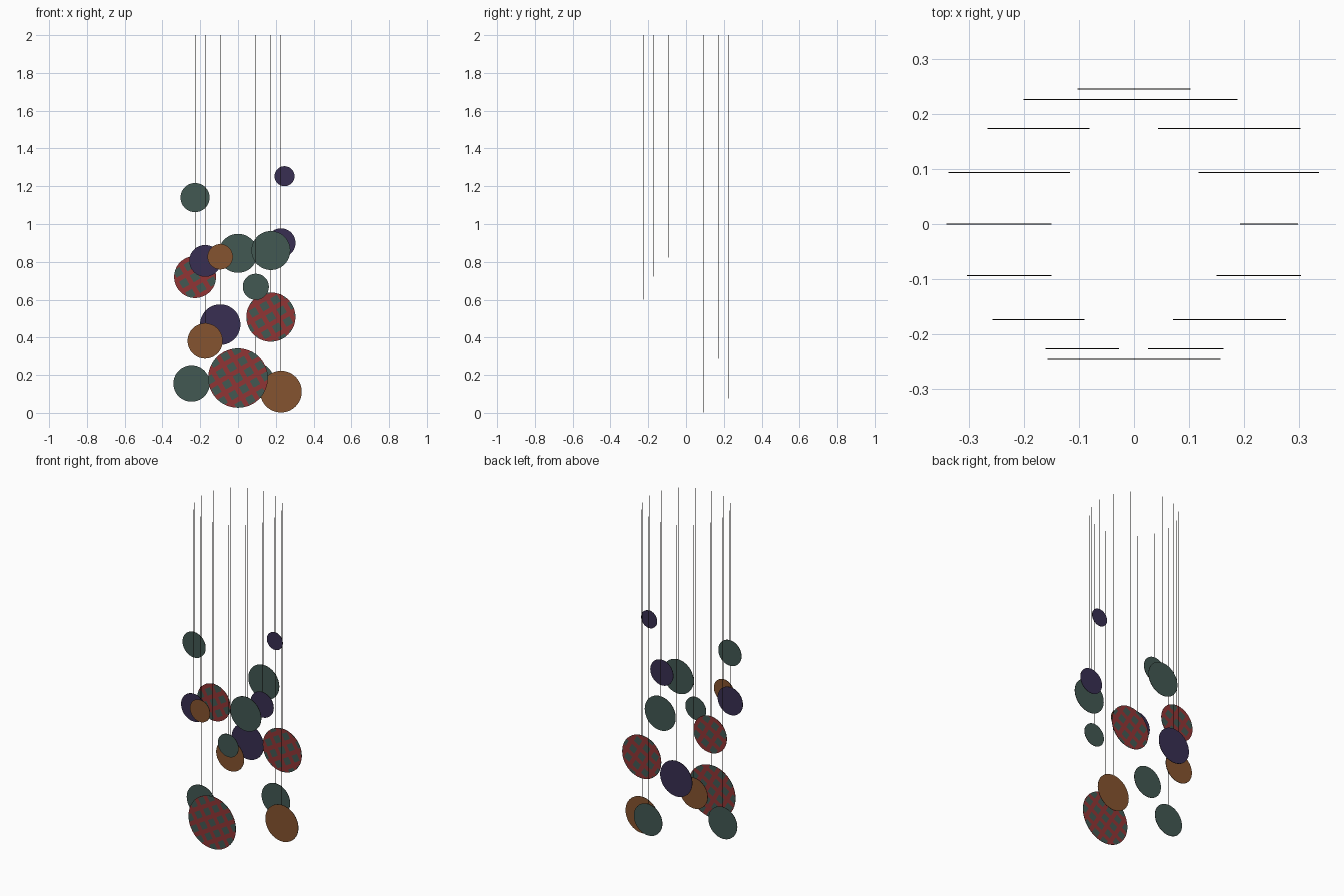
import bpy, bmesh, math
from mathutils import Vector

if "Cube" in bpy.data.objects:
    bpy.data.objects.remove(bpy.data.objects["Cube"])

R = 0.246        # radius of the hanging ring
TH = 0.002       # disc and string thickness
TOP = 2.0


def material(name, rgb):
    m = bpy.data.materials.new(name)
    m.diffuse_color = (*rgb, 1)
    m.use_nodes = True
    m.node_tree.nodes["Principled BSDF"].inputs["Base Color"].default_value = m.diffuse_color
    return m


MATS = {
    "teal": material("dark teal", (0.055, 0.098, 0.086)),
    "purple": material("dark purple", (0.040, 0.028, 0.084)),
    "brown": material("brown", (0.235, 0.088, 0.029)),
    "red": material("deep red", (0.285, 0.036, 0.036)),
    "dark": material("string black", (0.015, 0.013, 0.010)),
}


def finish(bm, name, mats, loc):
    me = bpy.data.meshes.new(name)
    bm.to_mesh(me)
    bm.free()
    for m in mats:
        me.materials.append(MATS[m])
    ob = bpy.data.objects.new(name, me)
    ob.location = loc
    bpy.context.collection.objects.link(ob)
    return ob


def disc(name, colour, r, loc):
    """Thin upright disc facing front and back; red ones get teal squares."""
    bm = bmesh.new()
    n = 64
    rings = []
    for y in (-TH / 2, TH / 2):
        rings.append([bm.verts.new((r * math.cos(2 * math.pi * i / n), y,
                                    r * math.sin(2 * math.pi * i / n))) for i in range(n)])
    bm.faces.new(rings[0])
    bm.faces.new(rings[1][::-1])
    for i in range(n):
        j = (i + 1) % n
        bm.faces.new((rings[0][i], rings[1][i], rings[1][j], rings[0][j]))
    bmesh.ops.recalc_face_normals(bm, faces=bm.faces)
    mats = [colour, "dark"]
    if colour == "red":
        mats.append("teal")
        pitch, half, a = 0.066, 0.0205, math.radians(30)
        axes = [Vector((math.cos(a), 0, math.sin(a))), Vector((-math.sin(a), 0, math.cos(a)))]
        # cut the faces along the borders of the squares
        k = int(r / pitch) + 1
        for ax in axes:
            for i in range(-k, k + 1):
                for s in (-half, half):
                    bmesh.ops.bisect_plane(bm, geom=bm.verts[:] + bm.edges[:] + bm.faces[:],
                                           plane_co=ax * (i * pitch + s), plane_no=ax)
    for f in bm.faces:
        f.normal_update()
        if abs(f.normal.y) < 0.5:
            f.material_index = 1          # rim
        elif colour == "red":
            c = f.calc_center_median()
            d = [c.dot(ax) for ax in axes]
            if all(abs(v - round(v / pitch) * pitch) < half for v in d):
                f.material_index = 2      # square spot
    return finish(bm, name, mats, loc)


def string(name, x, y, z):
    bm = bmesh.new()
    bmesh.ops.create_cone(bm, cap_ends=True, segments=8, radius1=TH / 2, radius2=TH / 2,
                          depth=TOP - z)
    return finish(bm, name, ["dark"], (x, y, (TOP + z) / 2))


# one disc per 22.5 degree step, counter-clockwise from +x: colour, height, radius
DISCS = [
    ("purple", 1.253, 0.053), ("brown", 0.112, 0.110), ("red", 0.508, 0.130),
    ("teal", 0.170, 0.095), ("teal", 0.845, 0.103), ("purple", 0.468, 0.107),
    ("brown", 0.382, 0.093), ("red", 0.720, 0.111), ("teal", 0.155, 0.096),
    ("teal", 1.140, 0.077), ("purple", 0.805, 0.084), ("brown", 0.827, 0.067),
    ("red", 0.185, 0.158), ("teal", 0.668, 0.069), ("teal", 0.860, 0.103),
    ("purple", 0.900, 0.077),
]
for i, (colour, z, r) in enumerate(DISCS):
    a = i * math.pi / 8
    x, y = R * math.cos(a), R * math.sin(a)
    disc(f"disc_{i + 1}", colour, r, (x, y, max(z, r)))
    string(f"string_{i + 1}", x, y, z + r - 0.001)
